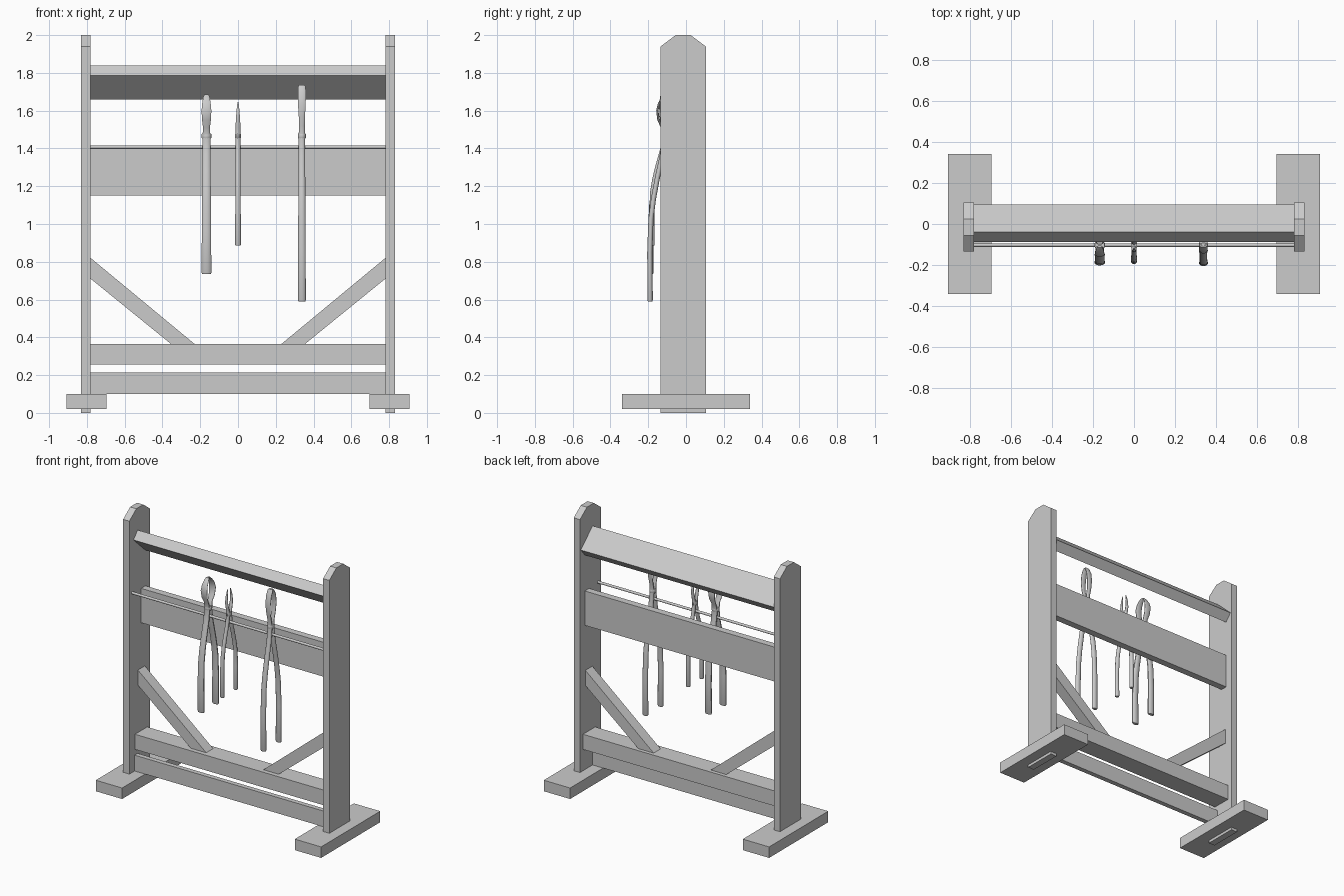
import bpy, bmesh, math
from mathutils import Vector

cube = bpy.data.objects.get("Cube")
if cube:
    bpy.data.objects.remove(cube, do_unlink=True)

grey = bpy.data.materials.new("plain_grey")
grey.use_nodes = True
grey.diffuse_color = (0.6, 0.6, 0.6, 1)
grey.node_tree.nodes["Principled BSDF"].inputs["Base Color"].default_value = (0.6, 0.6, 0.6, 1)


def finish(name, bm, smooth=False):
    bmesh.ops.recalc_face_normals(bm, faces=bm.faces)
    mesh = bpy.data.meshes.new(name)
    bm.to_mesh(mesh)
    bm.free()
    mesh.materials.append(grey)
    obj = bpy.data.objects.new(name, mesh)
    bpy.context.collection.objects.link(obj)
    if smooth:
        bpy.ops.object.select_all(action="DESELECT")
        obj.select_set(True)
        bpy.context.view_layer.objects.active = obj
        bpy.ops.object.shade_smooth_by_angle(angle=math.radians(40))
    return obj


def loft(name, rings, smooth=False):
    """Skin a list of closed rings and cap both ends."""
    bm = bmesh.new()
    loops = [[bm.verts.new(p) for p in ring] for ring in rings]
    n = len(loops[0])
    for a, b in zip(loops, loops[1:]):
        for i in range(n):
            j = (i + 1) % n
            bm.faces.new((a[i], a[j], b[j], b[i]))
    bm.faces.new(loops[0])
    bm.faces.new(loops[-1])
    return finish(name, bm, smooth)


def along_x(name, profile, x0, x1):
    return loft(name, [[(x, y, z) for y, z in profile] for x in (x0, x1)])


def along_y(name, profile, y0, y1):
    return loft(name, [[(x, y, z) for x, z in profile] for y in (y0, y1)])


def rect(a0, a1, b0, b1):
    return [(a0, b0), (a1, b0), (a1, b1), (a0, b1)]


def ellipse(x, y, z, rx, ry, sides=12):
    ring = []
    for i in range(sides):
        t = math.tau * (i + 0.5) / sides
        ring.append((x + rx * math.cos(t), y + ry * math.sin(t), z))
    return ring


# Uprights, feet and braces on both sides
INNER, OUTER = 0.78, 0.83
post = [(-0.135, 0), (0.105, 0), (0.105, 1.94), (0.025, 2), (-0.055, 2), (-0.135, 1.94)]
brace = [(INNER, 0.82), (INNER, 0.71), (0.355, 0.365), (0.23, 0.365)]
for side, s in (("left", 1), ("right", -1)):
    along_x(side + "_post", post, s * INNER, s * OUTER)
    along_x(side + "_foot", rect(-0.34, 0.34, 0.02, 0.10), s * 0.695, s * 0.907)
    along_y(side + "_brace", [(s * x, z) for x, z in brace], -0.037, 0.043)

# Rails between the uprights
rails = {
    "sloping_top_rail": [(-0.04, 1.84), (-0.087, 1.785), (0.048, 1.66), (0.095, 1.715)],
    "middle_rail": rect(0.0, 0.05, 1.15, 1.40),
    "lower_rail": rect(-0.07, 0.07, 0.255, 0.365),
    "bottom_rail": rect(-0.075, -0.04, 0.10, 0.215),
}
for name, profile in rails.items():
    along_x(name, profile, -INNER, INNER)

# Hanging rod
ROD_Y = -0.103
rod = [(ROD_Y + 0.009 * math.cos(math.tau * i / 12), 1.407 + 0.009 * math.sin(math.tau * i / 12))
       for i in range(12)]
along_x("hanging_rod", rod, -INNER, INNER)

# Heads as (height, spread, half width, half thickness)
round_head = [(1.51, 0.022, 0.019, 0.009), (1.55, 0.042, 0.024, 0.007),
              (1.60, 0.049, 0.027, 0.006), (1.64, 0.040, 0.023, 0.006),
              (1.67, 0.020, 0.018, 0.006), (1.685, 0.006, 0.012, 0.005)]
pointed_head = [(1.51, 0.018, 0.013, 0.008), (1.55, 0.028, 0.012, 0.007),
                (1.60, 0.026, 0.008, 0.005), (1.645, 0.016, 0.003, 0.002)]
long_head = [(1.52, 0.018, 0.016, 0.009), (1.57, 0.030, 0.017, 0.007),
             (1.63, 0.034, 0.021, 0.006), (1.69, 0.026, 0.022, 0.006),
             (1.725, 0.010, 0.021, 0.006), (1.735, 0.005, 0.017, 0.005)]


def tongs(name, x, bottom, width, spread, head):
    # Handles bow outward below the pivot, then hang almost straight
    stations = [(bottom, spread, width * 0.85, 0.012), (bottom + 0.008, spread, width, 0.015)]
    for t, f in ((0.3, 1.02), (0.5, 0.95), (0.62, 0.8), (0.75, 0.56), (0.88, 0.28)):
        z = bottom + (1.46 - bottom) * t
        stations.append((z, spread * f, width * (1 - 0.2 * t), 0.014))
    stations += [(1.46, 0.011, width * 0.8, 0.012)] + head
    for part, s in (("front", -1), ("back", 1)):
        rings = [ellipse(x, ROD_Y + s * o, z, rx, ry) for z, o, rx, ry in stations]
        loft(f"{name}_{part}_arm", rings, True)
    # Collar around the pivot
    collar = [(1.452, 0.9), (1.458, 1.0), (1.474, 1.0), (1.48, 0.9)]
    loft(name + "_collar", [ellipse(x, ROD_Y, z, width * f, 0.026 * f) for z, f in collar], True)


tongs("round_tongs", -0.167, 0.735, 0.027, 0.083, round_head)
tongs("pointed_tongs", 0.0, 0.885, 0.016, 0.077, pointed_head)
tongs("long_tongs", 0.338, 0.59, 0.022, 0.087, long_head)
